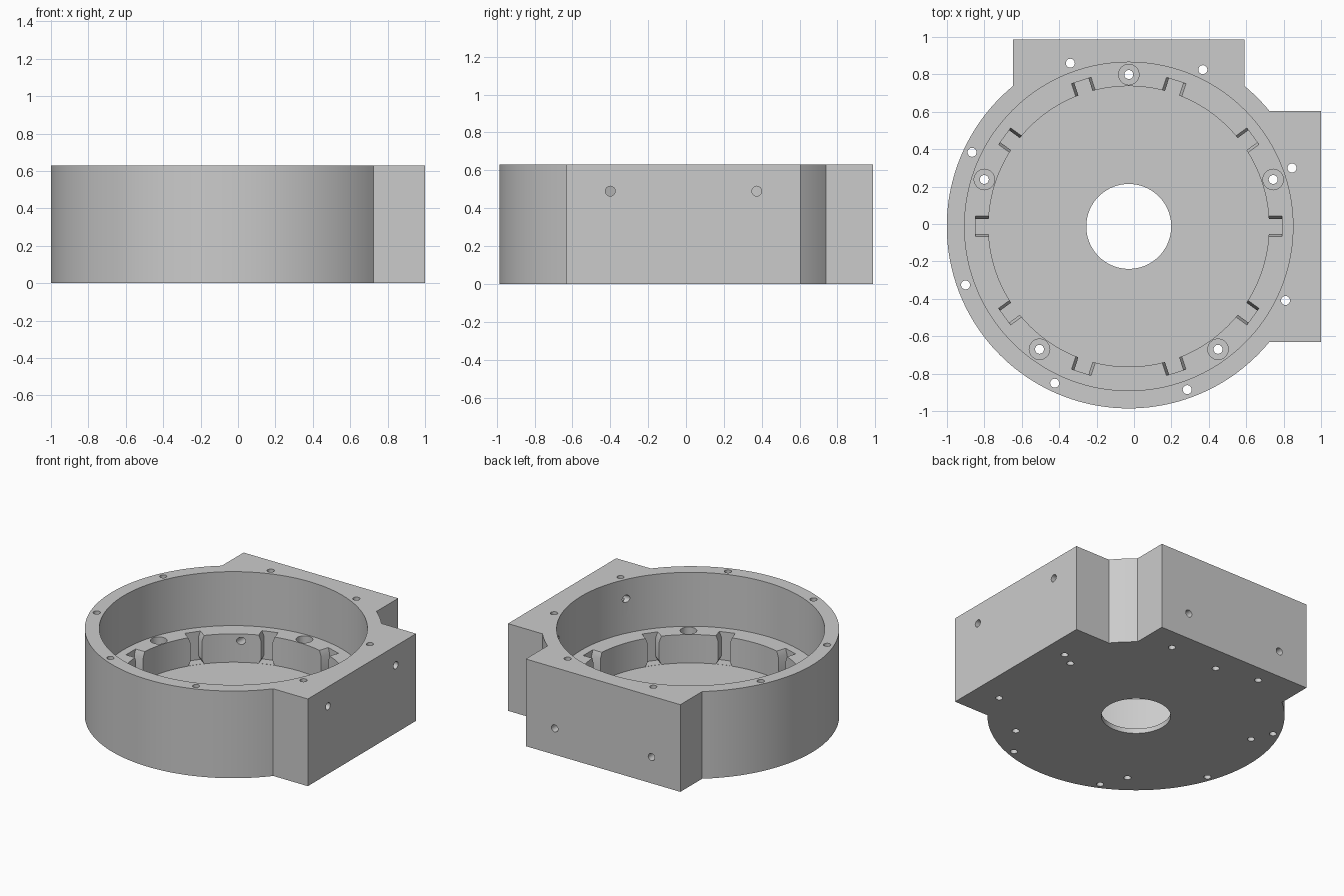
import bpy, bmesh
from math import sin, cos, pi, radians, degrees, acos, asin
from mathutils import Matrix, Vector

cube = bpy.data.objects.get("Cube")
if cube:
    bpy.data.objects.remove(cube)

HEIGHT, FLOOR, LEDGE = 0.63, 0.035, 0.24
OUTER, BORE, POCKET = 0.973, 0.878, 0.75
PAD = 0.618                      # half width of the square pads
CENTRE = (-0.028, -0.013, 0)

metal = bpy.data.materials.new("plain grey")
metal.use_nodes = True
grey = (0.6, 0.6, 0.6, 1)
metal.diffuse_color = grey
metal.node_tree.nodes["Principled BSDF"].inputs["Base Color"].default_value = grey


def make_object(name, bm):
    bmesh.ops.recalc_face_normals(bm, faces=bm.faces)
    mesh = bpy.data.meshes.new(name)
    bm.to_mesh(mesh)
    bm.free()
    mesh.materials.append(metal)
    obj = bpy.data.objects.new(name, mesh)
    bpy.context.collection.objects.link(obj)
    return obj


def loft(bm, rings):
    """Skin closed rings of points and cap both ends."""
    loops = [[bm.verts.new(p) for p in ring] for ring in rings]
    for low, high in zip(loops, loops[1:]):
        for i in range(len(low)):
            j = (i + 1) % len(low)
            bm.faces.new((low[i], low[j], high[j], high[i]))
    bm.faces.new(loops[0][::-1])
    bm.faces.new(loops[-1])


def lathe(bm, profile, segments, matrix=Matrix()):
    """Turn (radius, height) points around the local z axis."""
    turns = [2 * pi * i / segments for i in range(segments)]
    loft(bm, [[matrix @ Vector((r * cos(a), r * sin(a), z)) for a in turns]
              for r, z in profile])


def arc(start, end, steps):
    angles = [start + (end - start) * i / steps for i in range(steps + 1)]
    return [(OUTER * cos(a), OUTER * sin(a)) for a in angles]


def cut(target, bm, name):
    cutter = make_object(name, bm)
    cutter.hide_render = True
    mod = target.modifiers.new(name, 'BOOLEAN')
    mod.operation, mod.solver, mod.object = 'DIFFERENCE', 'EXACT', cutter
    bpy.context.view_layer.objects.active = target
    bpy.ops.object.modifier_apply(modifier=name)
    bpy.data.objects.remove(cutter)


# Round body with a square pad on the right and on the back
low, high = asin(PAD / OUTER), acos(PAD / OUTER)
outline = [(1.028, -PAD), (1.028, PAD)] + arc(low, high, 8)
outline += [(PAD, 1.0), (-PAD, 1.0)] + arc(pi - high, 2 * pi - low, 100)
bm = bmesh.new()
loft(bm, [[(x, y, z) for x, y in outline] for z in (0, HEIGHT)])
housing = make_object("housing", bm)

# Stepped cavity: centre hole, pocket and wide bore
bm = bmesh.new()
lathe(bm, [(0.227, -0.1), (0.227, FLOOR), (POCKET, FLOOR), (POCKET, LEDGE),
           (BORE, LEDGE), (BORE, HEIGHT + 0.1)], 144)
cut(housing, bm, "cavity")

# Ten flared slots in the pocket wall
bm = bmesh.new()
side = [(0.055, FLOOR + 0.001), (0.04, FLOOR + 0.03), (0.04, LEDGE - 0.04),
        (0.055, LEDGE), (0.055, LEDGE + 0.03)]
section = side + [(-w, z) for w, z in reversed(side)]
for k in range(10):
    spin = Matrix.Rotation(radians(36 * k), 3, 'Z')
    loft(bm, [[spin @ Vector((r, w, z)) for w, z in section]
              for r in (0.65, 0.82)])
cut(housing, bm, "slots")

# Rim bolt holes and counterbored ledge holes
bm = bmesh.new()
for k in range(8):
    a = radians(64.7 + 45 * k)
    place = Matrix.Translation((0.927 * cos(a), 0.927 * sin(a), 0))
    lathe(bm, [(0.024, -0.1), (0.024, HEIGHT + 0.1)], 24, place)
for k in range(5):
    a = radians(90 + 72 * k)
    place = Matrix.Translation((0.812 * cos(a), 0.812 * sin(a), 0))
    lathe(bm, [(0.024, -0.1), (0.024, LEDGE - 0.06),
               (0.055, LEDGE - 0.06), (0.055, LEDGE + 0.1)], 24, place)
cut(housing, bm, "bolt_holes")

# Cross holes through the two pads
bm = bmesh.new()
for s in (-0.387, 0.387):
    right = Matrix.Translation((0.7, s, 0.49)) @ Matrix.Rotation(pi / 2, 4, 'Y')
    back = Matrix.Translation((s, 0.55, 0.19)) @ Matrix.Rotation(-pi / 2, 4, 'X')
    for place in (right, back):
        lathe(bm, [(0.026, 0), (0.026, 0.6)], 24, place)
cut(housing, bm, "cross_holes")

# Smooth round walls, crisp edges
housing.location = CENTRE
for obj in bpy.context.selected_objects:
    obj.select_set(False)
housing.select_set(True)
bpy.context.view_layer.objects.active = housing
bpy.ops.object.shade_smooth_by_angle(angle=radians(25))
